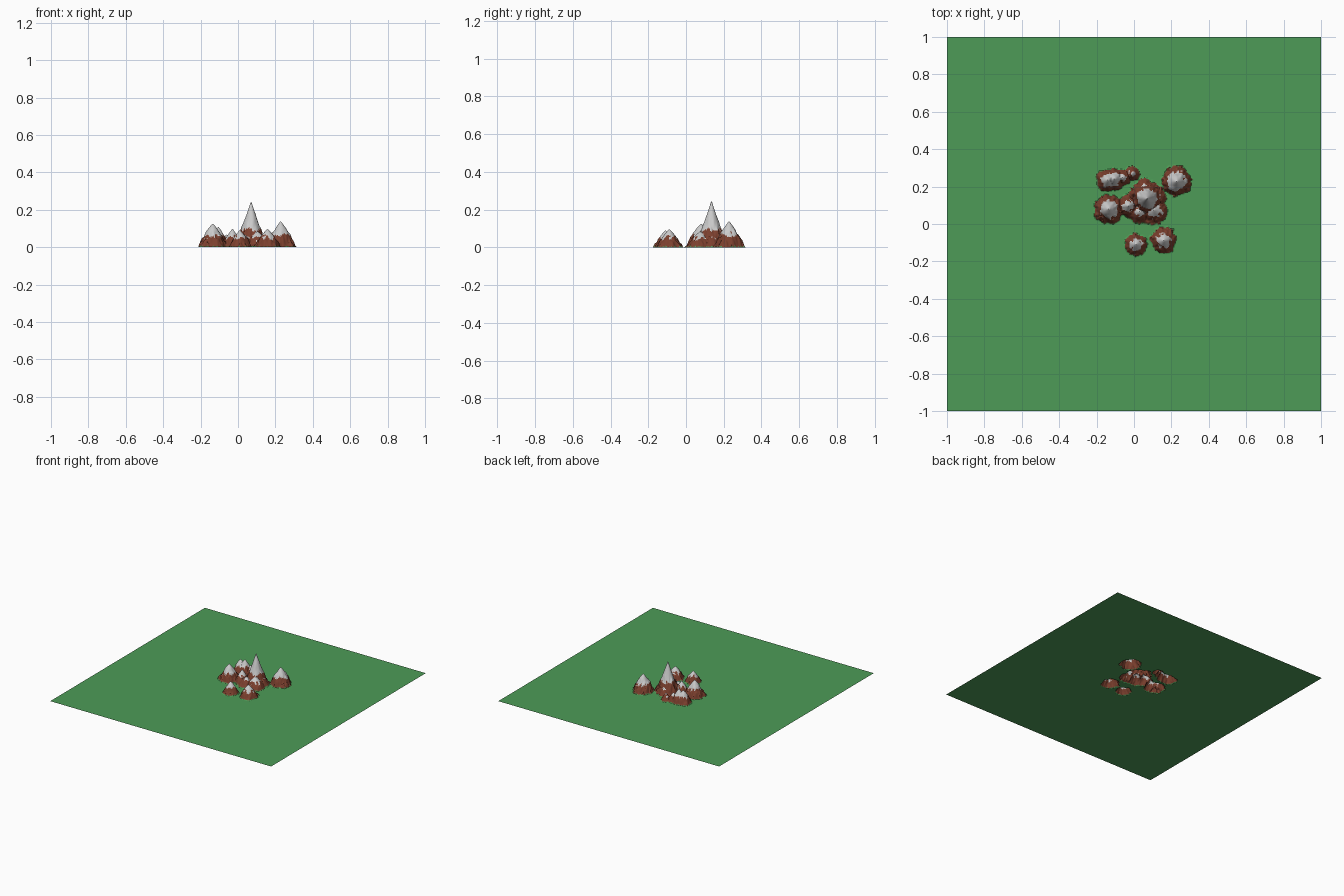
import bpy, bmesh, math
from mathutils import Vector, noise

if "Cube" in bpy.data.objects:
    bpy.data.objects.remove(bpy.data.objects["Cube"])


def material(name, color):
    m = bpy.data.materials.new(name)
    m.diffuse_color = (*color, 1)
    m.use_nodes = True
    m.node_tree.nodes["Principled BSDF"].inputs["Base Color"].default_value = m.diffuse_color
    return m


# Peaks: x, y, base radius, height, profile exponent
PEAKS = [
    (0.070, 0.135, 0.100, 0.250, 1.30),    # main summit
    (0.105, 0.075, 0.075, 0.085, 1.0),     # main foothills
    (0.030, 0.065, 0.065, 0.070, 1.0),
    (0.055, 0.200, 0.045, 0.060, 1.0),
    (0.125, 0.140, 0.050, 0.070, 1.0),
    (-0.030, 0.098, 0.058, 0.100, 1.1),
    (-0.135, 0.080, 0.078, 0.128, 1.0),    # west peak
    (-0.140, 0.235, 0.062, 0.105, 1.0),    # north-west ridge
    (-0.105, 0.240, 0.058, 0.110, 1.0),
    (-0.060, 0.248, 0.045, 0.070, 1.0),
    (-0.008, 0.270, 0.040, 0.060, 1.0),
    (0.228, 0.228, 0.080, 0.140, 1.05),    # east peak
    (0.010, -0.108, 0.060, 0.092, 1.0),    # southern pair
    (0.158, -0.088, 0.068, 0.098, 1.0),
]


def elevation(x, y):
    """Height of the terrain and height of the peak that shapes it."""
    best, peak = 0.0, 0.0
    n1 = noise.noise(Vector((x * 22, y * 22, 3.1)))
    n2 = noise.noise(Vector((x * 65, y * 65, 7.7)))
    for px, py, r, h, e in PEAKS:
        d = math.hypot(x - px, y - py) / r
        d *= 1 + (0.14 * n1 + 0.16 * n2) * min(1, d * 1.5)
        if d < 1:
            t = 1 - d
            z = h * t ** e + 0.10 * h * math.sin(math.pi * t) * (e < 1.2)
            if z > best:
                best, peak = z, h
    return best, peak


def axis(lo, hi, step=0.0045):
    n = round((hi - lo) / step)
    return [-1.0] + [lo + (hi - lo) * i / n for i in range(n + 1)] + [1.0]


# Terrain sheet: fine grid below the mountains, wide flat margin around
xs, ys = axis(-0.24, 0.33), axis(-0.19, 0.33)
bm = bmesh.new()
verts = [[bm.verts.new((x, y, elevation(x, y)[0])) for x in xs] for y in ys]
for j in range(len(ys) - 1):
    for i in range(len(xs) - 1):
        f = bm.faces.new((verts[j][i], verts[j][i + 1],
                          verts[j + 1][i + 1], verts[j + 1][i]))
        c = f.calc_center_median()
        peak = elevation(c.x, c.y)[1]
        snow_line = 0.03 + 0.25 * peak + 0.025 * noise.noise(c * 55)
        f.material_index = 0 if c.z < 0.004 else (2 if c.z > snow_line else 1)

mesh = bpy.data.meshes.new("mountain_terrain")
bm.to_mesh(mesh)
bm.free()
terrain = bpy.data.objects.new("mountain_terrain", mesh)
bpy.context.collection.objects.link(terrain)
for name, color in (("grass", (0.075, 0.33, 0.095)),
                    ("rock", (0.20, 0.05, 0.027)),
                    ("snow", (0.68, 0.68, 0.68))):
    mesh.materials.append(material(name, color))

bpy.context.view_layer.objects.active = terrain
terrain.select_set(True)
bpy.ops.object.shade_smooth_by_angle(angle=math.radians(40))
